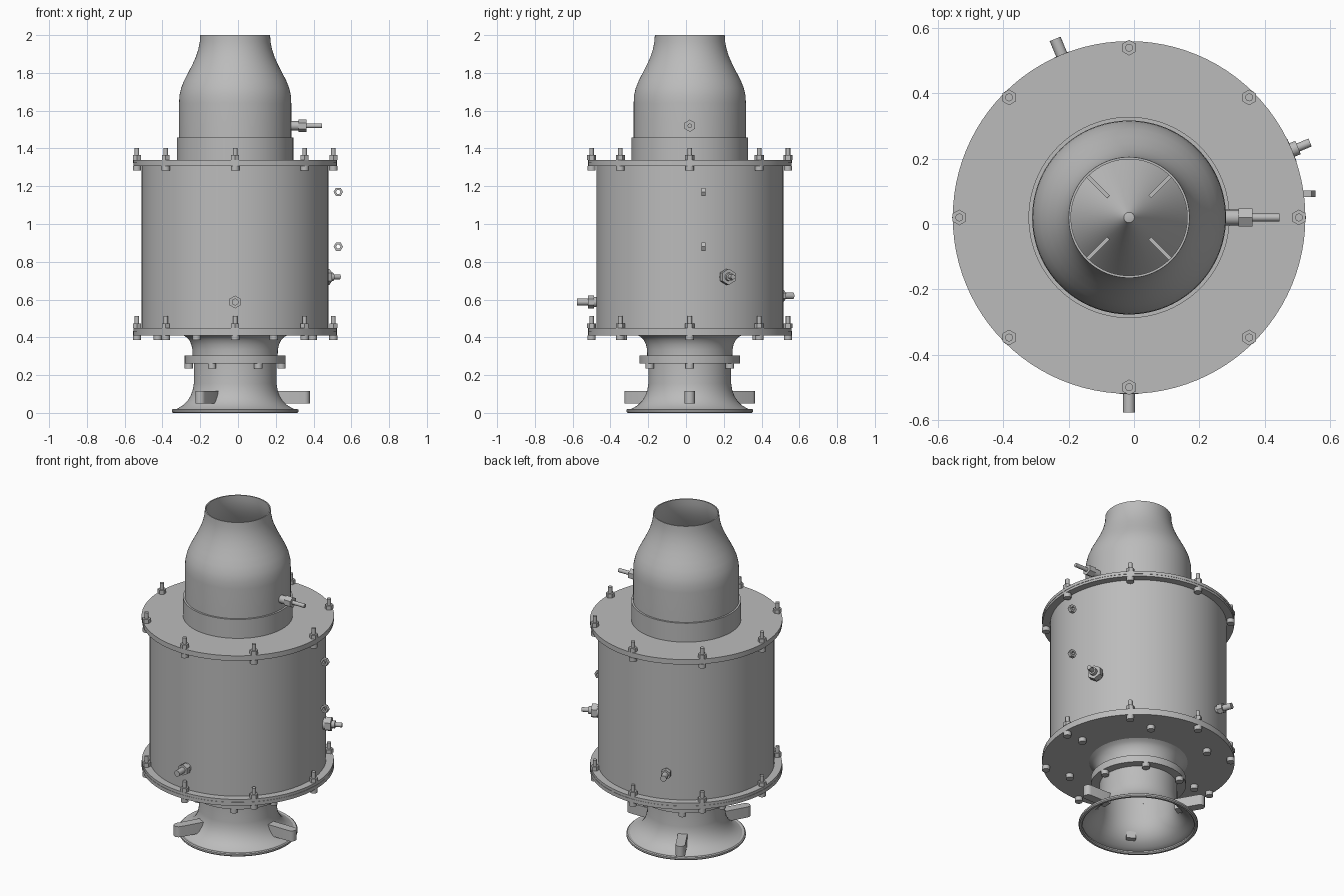
import bpy, bmesh
from math import sin, cos, pi, radians
from mathutils import Vector, Matrix

if "Cube" in bpy.data.objects:
    bpy.data.objects.remove(bpy.data.objects["Cube"])

AXIS = Vector((-0.015, 0.02, 0))
UP = Vector((0, 0, 1))
parts = []

metal = bpy.data.materials.new("grey_metal")
metal.use_nodes = True
grey = (0.5, 0.5, 0.5, 1)
metal.diffuse_color = grey
metal.node_tree.nodes["Principled BSDF"].inputs["Base Color"].default_value = grey


def finish(name, bm):
    bmesh.ops.recalc_face_normals(bm, faces=bm.faces)
    mesh = bpy.data.meshes.new(name)
    bm.to_mesh(mesh)
    bm.free()
    mesh.materials.append(metal)
    ob = bpy.data.objects.new(name, mesh)
    ob.location = AXIS
    bpy.context.collection.objects.link(ob)
    parts.append(ob)
    return ob


def lathe(name, profile, steps=96):
    """Spin a closed (radius, height) outline about the engine axis."""
    bm = bmesh.new()
    vs = [bm.verts.new((r, 0, z)) for r, z in profile]
    es = [bm.edges.new((a, b)) for a, b in zip(vs, vs[1:] + vs[:1])]
    bmesh.ops.spin(bm, geom=vs + es, cent=(0, 0, 0), axis=UP,
                   angle=2 * pi, steps=steps, use_duplicate=False)
    bmesh.ops.remove_doubles(bm, verts=bm.verts, dist=1e-5)
    return finish(name, bm)


def shell(name, outer, wall):
    """Thin lathed wall following the outer outline."""
    return lathe(name, outer + [(r - wall, z) for r, z in reversed(outer)])


def plate(name, inner, outer, low, high):
    return lathe(name, [(inner, low), (outer, low), (outer, high), (inner, high)])


def rod(bm, start, direction, length, radius, sides=16):
    d = Vector(direction).normalized()
    place = Matrix.Translation(Vector(start) + d * length / 2) @ d.to_track_quat('Z', 'Y').to_matrix().to_4x4()
    bmesh.ops.create_cone(bm, cap_ends=True, segments=sides, radius1=radius,
                          radius2=radius, depth=length, matrix=place)


def ring(count, radius, z):
    for i in range(count):
        a = 2 * pi * i / count
        yield Vector((radius * cos(a), radius * sin(a), z))


def heads(name, count, radius, z, size=0.022):
    bm = bmesh.new()
    for p in ring(count, radius, z):
        rod(bm, p, -UP, 0.026, size)
    return finish(name, bm)


def studs(name, low, high):
    """Through bolts with a head below and a hex nut above the flange."""
    heads(name + "_heads", 8, 0.52, low)
    bm = bmesh.new()
    for p in ring(8, 0.52, high):
        rod(bm, p, UP, 0.024, 0.024, 6)
        rod(bm, p, UP, 0.062, 0.012)
    finish(name + "_nuts", bm)


def fitting(name, angle, z, pieces):
    """Radial fitting from (start, end, radius, sides) pieces."""
    a = radians(angle)
    d = Vector((cos(a), sin(a), 0))
    bm = bmesh.new()
    for start, end, radius, sides in pieces:
        rod(bm, d * start + UP * z, d, end - start, radius, sides)
    finish(name, bm)


# Main casing and its flanges
plate("outer_casing", 0.483, 0.495, 0.45, 1.31)
plate("top_flange_lower", 0.29, 0.538, 1.308, 1.322)
plate("top_flange_upper", 0.29, 0.54, 1.322, 1.34)
plate("bottom_flange_lower", 0.2, 0.54, 0.411, 0.433)
plate("bottom_flange_upper", 0.2, 0.538, 0.433, 0.45)
studs("top_flange_bolt", 1.308, 1.34)
studs("bottom_flange_bolt", 0.411, 0.45)
heads("inner_flange_bolts", 6, 0.41, 0.411)

# Exhaust collar and nozzle
plate("exhaust_collar", 0.29, 0.308, 1.34, 1.457)
shell("exhaust_nozzle", [(0.297, 1.34), (0.297, 1.64), (0.295, 1.68), (0.286, 1.72),
                         (0.270, 1.76), (0.249, 1.80), (0.226, 1.845), (0.208, 1.885),
                         (0.195, 1.925), (0.187, 1.965), (0.185, 2.0)], 0.007)

# Exhaust centre body with four struts
lathe("exhaust_cone", [(0, 1.33), (0.2, 1.33), (0.2, 1.38), (0.022, 1.64),
                       (0.016, 1.652), (0, 1.656)])
bm = bmesh.new()
for i in range(4):
    turn = Matrix.Rotation(pi / 4 + i * pi / 2, 4, 'Z')
    bmesh.ops.create_cube(bm, size=1, matrix=turn @ Matrix.Translation((0.19, 0, 1.46))
                          @ Matrix.Diagonal((0.2, 0.012, 0.2, 1)))
finish("exhaust_struts", bm)

# Intake neck, joint flange and bell mouth
shell("intake_neck", [(0.225, 0.3), (0.226, 0.335), (0.232, 0.362), (0.243, 0.385),
                      (0.258, 0.401), (0.278, 0.412)], 0.012)
plate("neck_flange", 0.208, 0.267, 0.262, 0.305)
heads("neck_flange_bolts", 6, 0.245, 0.262)
shell("intake_bell", [(0.326, 0.014), (0.300, 0.026), (0.275, 0.041), (0.253, 0.063),
                      (0.236, 0.09), (0.225, 0.12), (0.219, 0.155), (0.218, 0.27)], 0.01)
lathe("bell_lip", [(0.312, 0.006), (0.318, 0), (0.33, 0), (0.335, 0.006),
                   (0.335, 0.016), (0.329, 0.021), (0.314, 0.019)])
lathe("intake_hub", [(0, 0.33), (0.04, 0.335), (0.075, 0.36), (0.09, 0.4),
                     (0.21, 0.4), (0.21, 0.43), (0, 0.43)])

# Three round-ended mounting lugs
bm = bmesh.new()
for i in range(3):
    a = 2 * pi * i / 3
    outline = [(0.225, -0.027), (0.225, 0.027)]
    outline += [(0.368 + 0.027 * cos(t * pi / 8), 0.027 * sin(t * pi / 8)) for t in range(4, -5, -1)]
    turn = Matrix.Rotation(a, 4, 'Z')
    face = bm.faces.new([bm.verts.new(turn @ Vector((x, y, 0.05))) for x, y in outline])
    top = bmesh.ops.extrude_face_region(bm, geom=[face])["geom"]
    bmesh.ops.translate(bm, vec=UP * 0.065, verts=[v for v in top if isinstance(v, bmesh.types.BMVert)])
finish("mounting_lugs", bm)

# Radial fittings on the nozzle and the casing
fitting("nozzle_probe", 0, 1.52, [(0.285, 0.34, 0.024, 16), (0.335, 0.378, 0.032, 6),
                                  (0.37, 0.46, 0.012, 16)])
fitting("igniter", 22.5, 0.72, [(0.48, 0.505, 0.034, 16), (0.505, 0.54, 0.043, 6),
                                (0.53, 0.56, 0.022, 16), (0.55, 0.6, 0.013, 16)])
fitting("fuel_inlet", 270, 0.587, [(0.48, 0.51, 0.026, 16), (0.508, 0.54, 0.034, 6),
                                   (0.53, 0.597, 0.018, 16)])
fitting("oil_inlet", 112.5, 0.62, [(0.48, 0.51, 0.02, 16), (0.508, 0.54, 0.03, 6),
                                   (0.53, 0.592, 0.018, 16)])

# Two hollow hex nuts beside the casing
for label, z in (("upper", 1.17), ("lower", 0.88)):
    bm = bmesh.new()
    loops = []
    for radius, depth in ((0.025, -0.01), (0.025, 0.01), (0.012, 0.01), (0.012, -0.01)):
        loops.append([bm.verts.new((0.546 + radius * cos(k * pi / 3), 0.073 + depth,
                                    z + radius * sin(k * pi / 3))) for k in range(6)])
    for a, b in zip(loops, loops[1:] + loops[:1]):
        for k in range(6):
            n = (k + 1) % 6
            bm.faces.new((a[k], a[n], b[n], b[k]))
    finish(label + "_side_nut", bm)

# Smooth shading with crisp edges
bpy.ops.object.select_all(action='DESELECT')
for ob in parts:
    ob.select_set(True)
bpy.context.view_layer.objects.active = parts[0]
bpy.ops.object.shade_smooth_by_angle(angle=radians(30))
